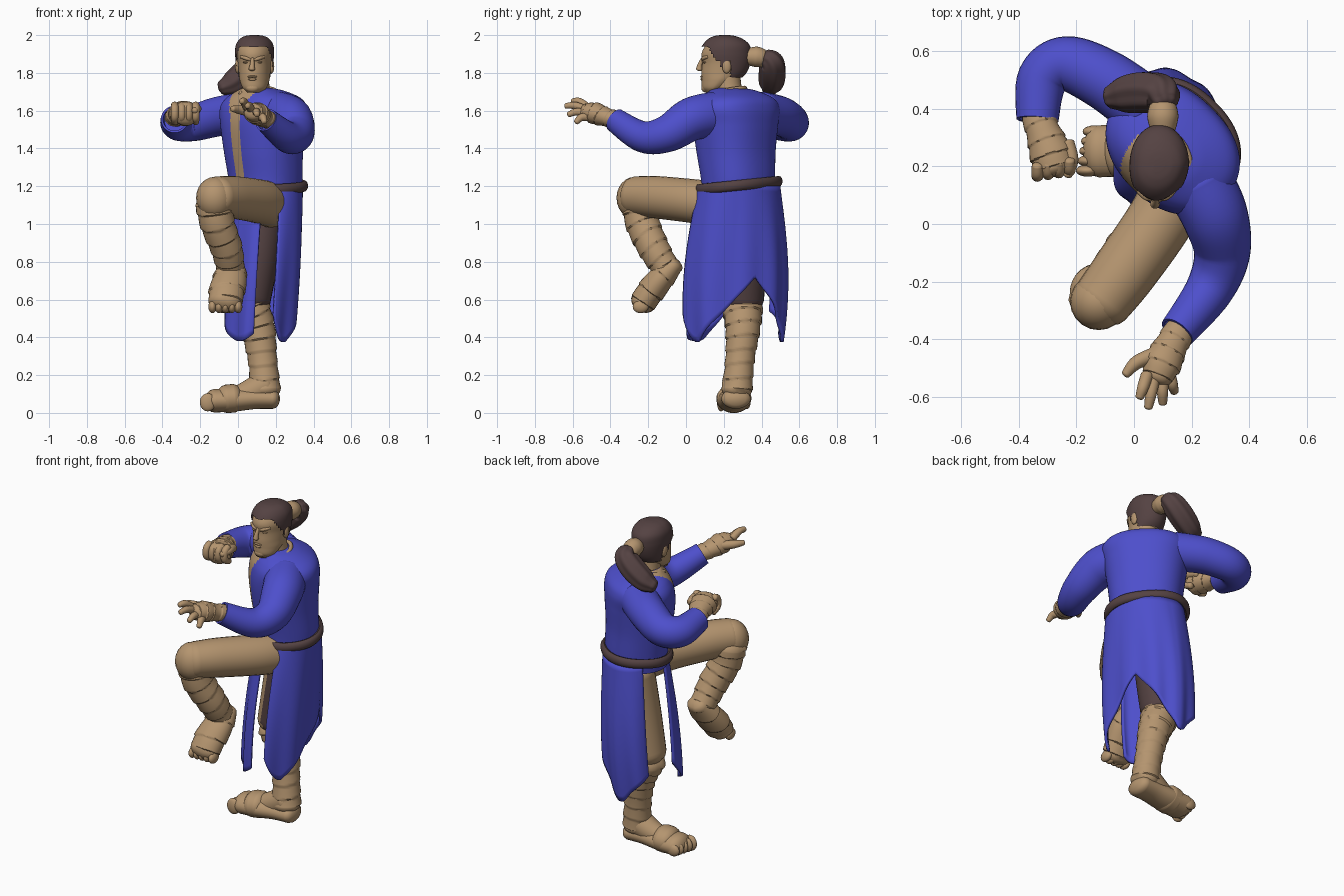
import bpy, bmesh, math
from math import sin, cos, pi, radians
from mathutils import Vector

if "Cube" in bpy.data.objects:
    bpy.data.objects.remove(bpy.data.objects["Cube"])


def material(name, rgb):
    m = bpy.data.materials.new(name)
    m.use_nodes = True
    m.diffuse_color = (*rgb, 1)
    m.node_tree.nodes["Principled BSDF"].inputs["Base Color"].default_value = (*rgb, 1)
    return m


BLUE = material("blue cloth", (0.075, 0.078, 0.6))
TAN = material("tan skin and wraps", (0.46, 0.3, 0.16))
BROWN = material("dark brown", (0.09, 0.055, 0.055))


def finish(name, bm, mats, rule=None):
    """Turn a bmesh into a smooth object with sharp creases."""
    bmesh.ops.recalc_face_normals(bm, faces=bm.faces)
    for f in bm.faces:
        f.smooth = True
        if rule:
            f.material_index = rule(f.calc_center_median(), f.normal)
    for e in bm.edges:
        e.smooth = e.calc_face_angle(0) < radians(40)
    mesh = bpy.data.meshes.new(name)
    bm.to_mesh(mesh)
    bm.free()
    for m in mats:
        mesh.materials.append(m)
    obj = bpy.data.objects.new(name, mesh)
    bpy.context.collection.objects.link(obj)
    return obj


def spline(keys, n):
    """Smooth interpolation through tuples of any length."""
    out, last = [], len(keys) - 1
    for i in range(last):
        a, b, c, d = (keys[min(max(j, 0), last)] for j in range(i - 1, i + 3))
        for k in range(n):
            t = k / n
            out.append(tuple(q + t / 2 * (r - p + t * (2 * p - 5 * q + 4 * r - s + t * (3 * (q - r) + s - p)))
                             for p, q, r, s in zip(a, b, c, d)))
    return out + [tuple(keys[-1])]


def loft(name, rings, mats, rule=None, loop=True, caps=True, keep=None):
    """Skin a list of rings with quads."""
    bm = bmesh.new()
    rows = [[bm.verts.new(p) for p in ring] for ring in rings]
    size = len(rows[0])
    for low, high in zip(rows, rows[1:]):
        for i in range(size if loop else size - 1):
            j = (i + 1) % size
            f = bm.faces.new((low[i], low[j], high[j], high[i]))
            if keep and not keep(f.calc_center_median()):
                bm.faces.remove(f)
    if caps:
        bm.faces.new(rows[0])
        bm.faces.new(rows[-1])
    loose = [v for v in bm.verts if not v.link_faces]
    bmesh.ops.delete(bm, geom=loose, context='VERTS')
    return finish(name, bm, mats, rule)


def tube(name, keys, mat, hint=(0, 0, 1), wide=1, tall=1, wraps=0, flute=0, end="round", n=8, sides=28, rule=None):
    """Limb along points (x, y, z, radius); wraps adds bandages, flute adds strands."""
    path = spline(keys, 20 if wraps else n)
    pos = [Vector(p[:3]) for p in path]
    hint, rings = Vector(hint), []

    def ring(center, along, r, t):
        side = along.cross(hint).normalized()
        up = side.cross(along)
        pts = []
        for k in range(sides):
            a = 2 * pi * k / sides
            g = r * (1 + flute * sin(a * 7) + (0.09 * ((t * wraps + 0.2 * sin(a)) % 1) if wraps else 0))
            pts.append(center + side * cos(a) * g * wide + up * sin(a) * g * tall)
        return pts

    for i, p in enumerate(pos):
        along = (pos[min(i + 1, len(pos) - 1)] - pos[max(i - 1, 0)]).normalized()
        r, t = path[i][3], i / (len(pos) - 1)
        if i == 0:
            rings += [ring(p - along * r * 0.5 * cos(b), along, r * sin(b), t) for b in (0.2, 0.7, 1.1)]
        rings.append(ring(p, along, r, t))
    if end == "round":
        rings += [ring(p + along * r * 0.6 * sin(b), along, r * cos(b), t) for b in (0.4, 0.8, 1.2, 1.45)]
    else:  # hollow cuff
        rings += [ring(p, along, r * 0.85, t), ring(p - along * 0.04, along, r * 0.8, t)]
    return loft(name, rings, [mat, TAN], rule)


def ball(name, loc, size, mat):
    bm = bmesh.new()
    bmesh.ops.create_uvsphere(bm, u_segments=20, v_segments=12, radius=1)
    for v in bm.verts:
        v.co = Vector(a * b + c for a, b, c in zip(v.co, size, loc))
    return finish(name, bm, [mat])


# Torso: twisted so that the chest faces forward and to the right
def torso_ring(z, x, y, half_width, half_depth):
    pts = []
    for k in range(112):
        a = 2 * pi * k / 112
        u = half_width * math.copysign(abs(cos(a)) ** 0.85, cos(a))
        v = half_depth * math.copysign(abs(sin(a)) ** 0.9, sin(a))
        pts.append((x + (u + v) * 0.707, y + (v - u) * 0.707, z))
    return pts


def open_shirt(c, nrm):
    across = (c.x - c.y + 0.13) * 0.707 / (0.19 + 0.128 * (c.z - 1.14))
    return 1 if nrm.x + nrm.y < -0.1 and abs(across + 0.08) < 0.14 + max(0, c.z - 1.57) * 1.6 else 0


torso = [(1.14, .145, .275, .19, .17), (1.24, .145, .275, .2, .175), (1.38, .135, .265, .215, .185),
         (1.52, .132, .262, .235, .195), (1.61, .135, .265, .25, .19), (1.665, .135, .265, .215, .165),
         (1.705, .12, .25, .13, .11), (1.72, .1, .23, .07, .07)]
loft("shirt", [torso_ring(*s) for s in spline(torso, 10)], [BLUE, TAN], open_shirt)

# Belt, following the waist and dipping in front
belt = []
waist = torso_ring(1.205, .14, .28, .222, .182)
for x, y, z in waist + waist[:1]:
    out = (Vector((x, y, 0)) - Vector((.14, .28, 0))).normalized()
    mid = Vector((x, y, z + 0.1 * (y - .28)))
    belt.append([mid + out * 0.02 * cos(b) + Vector((0, 0, 0.028 * sin(b))) for b in (2 * pi * j / 12 for j in range(12))])
loft("belt", belt, [BROWN], caps=False)


# Skirt panels with folds and pointed hems
def main_hem(deg):
    rounded = max(0, -48 - deg) ** 2 * 0.0003 + max(0, deg - 100) * 0.004
    return 0.375 + 0.345 * max(0, 1 - abs(deg - 23) / 68) + rounded


def right_hem(deg):
    return 0.38 + 0.00007 * (deg - 238) ** 2


def skirt_point(deg, t, hem):
    z = 1.2 + (hem(deg) - 1.2) * t
    u, a = (1.2 - z) / 0.82, radians(deg)
    swell = 1 + 0.13 * max(0, -sin(2 * a)) - 0.07 * (1 - u) * max(0, sin(2 * a))
    fold = swell * (1 + 0.045 * u * sin(a * 9))
    return (0.155 - 0.05 * u + (0.176 + 0.014 * sin(u * 2.6)) * fold * cos(a),
            0.28 - 0.025 * u + (0.205 + 0.055 * sin(u * 2.4)) * fold * sin(a), z)


for name, start, stop, hem in (("skirt_main_panel", -70, 141, main_hem), ("skirt_right_panel", 190, 262, right_hem)):
    steps = (stop - start) // 3
    grid = [[skirt_point(start + (stop - start) * i / steps, t / 24, hem) for i in range(steps + 1)] for t in range(25)]
    panel = loft(name, grid, [BLUE], loop=False, caps=False)
    solid = panel.modifiers.new("thickness", 'SOLIDIFY')
    solid.thickness = 0.016
    solid.offset = 0

# Head, neck and hair from (height, front, back, half width)
skull = [(1.695, .105, .16, .035), (1.72, .085, .21, .062), (1.76, .083, .27, .078), (1.8, .082, .31, .083),
         (1.85, .086, .33, .088), (1.9, .082, .335, .093), (1.94, .1, .325, .088), (1.97, .128, .29, .068),
         (1.985, .16, .25, .04), (1.99, .19, .22, .01)]


def skull_rings(grow):
    rings = []
    for z, front, back, w in spline(skull, 8):
        mid, deep = (front + back) / 2, (back - front) / 2 + grow
        rings.append([(0.088 - 0.01 * max(0, -sin(a)) + (w + grow) * cos(a), mid + deep * sin(a),
                       z + grow * (z > 1.9)) for a in (2 * pi * k / 64 for k in range(64))])
    return rings


def hairline(c):
    out = abs(c.x - 0.085)
    if c.z > 1.865:
        return c.z > 1.935 + 0.15 * min(out, 0.05) or c.y > 0.16 - (c.z - 1.865) * 0.6
    return c.z > 1.775 and c.y > (0.185 if c.z > 1.825 and c.y < 0.215 else 0.235)


loft("head", skull_rings(0), [TAN])
loft("hair", skull_rings(0.01), [BROWN], keep=hairline)
tube("neck", [(.11, .26, 1.62, .085), (.1, .23, 1.7, .07), (.095, .22, 1.78, .068)], TAN, hint=(0, 1, 0))
tube("collar", [(.17, .14, 1.69, .012), (.19, .23, 1.71, .012), (.13, .31, 1.72, .012), (.03, .27, 1.71, .012),
                (.015, .19, 1.69, .012)], TAN, sides=12)
tube("nose", [(.077, .088, 1.875, .009), (.075, .074, 1.845, .012), (.073, .07, 1.82, .017)], TAN, hint=(0, 1, 0), sides=16)
ball("upper_lip", (.076, .085, 1.78), (.026, .01, .006), TAN)
ball("lower_lip", (.076, .086, 1.766), (.022, .01, .007), TAN)
ball("chin", (.077, .105, 1.72), (.036, .024, .024), TAN)
for side, label in ((1, "left"), (-1, "right")):
    x = 0.077 + side * 0.035
    tube(label + "_brow", [(x - side * .024, .09, 1.869, .008), (x, .092, 1.877, .01), (x + side * .026, .113, 1.885, .008)],
         TAN, sides=12)
    ball(label + "_eye", (x, .102, 1.856), (.016, .012, .006), TAN)
    ball(label + "_ear", (0.088 + side * .09, .215, 1.835), (.014, .024, .038), TAN)

# Ponytail
tube("hair_band", [(.1, .33, 1.885, .045), (.1, .37, 1.885, .054), (.1, .4, 1.88, .05)], TAN)
tube("ponytail", [(.11, .42, 1.885, .044), (.095, .452, 1.855, .063), (.04, .458, 1.8, .07), (-.03, .45, 1.745, .062),
                  (-.08, .44, 1.722, .04)], BROWN, hint=(0, 1, 0), flute=0.05, sides=42)

# Sleeves
tube("left_sleeve", [(.22, .15, 1.58, .12), (.28, .03, 1.555, .115), (.305, -.1, 1.478, .098), (.26, -.23, 1.462, .083),
                     (.15, -.375, 1.55, .064)], BLUE, end="hollow")
tube("right_sleeve", [(.04, .4, 1.59, .11), (-.1, .5, 1.57, .105), (-.235, .555, 1.535, .096), (-.318, .5, 1.53, .088),
                      (-.335, .36, 1.555, .073)], BLUE, end="hollow")

# Left hand, open and reaching forward
tube("left_palm", [(.165, -.36, 1.55, .046), (.13, -.42, 1.565, .05), (.1, -.48, 1.585, .058), (.08, -.53, 1.595, .045)],
     TAN, wide=1.1, tall=0.95, wraps=4)
for i, tip in enumerate([(.02, -.6, 1.65), (.05, -.635, 1.625), (.1, -.62, 1.58), (.14, -.58, 1.54)]):
    root = Vector((.045 + .026 * i, -.525, 1.62 - .018 * i))
    mid = root.lerp(Vector(tip), 0.55) + Vector((0, 0, .012))
    tube(f"left_finger_{i + 1}", [(*root, .022), (*mid, .02), (*tip, .015)], TAN, sides=14)
tube("left_thumb", [(.08, -.45, 1.59, .027), (.01, -.48, 1.605, .024), (-.028, -.52, 1.61, .016)], TAN, sides=14)

# Right fist
tube("right_wrist", [(-.335, .38, 1.565, .048), (-.315, .32, 1.58, .05), (-.29, .25, 1.585, .062), (-.275, .2, 1.585, .06)],
     TAN, wide=1.15, wraps=4)
for i in range(4):
    x, y = -.335 + .037 * i, .172 + .006 * i
    tube(f"right_finger_{i + 1}", [(x, y + .03, 1.63, .02), (x, y, 1.61, .021), (x, y, 1.565, .021), (x, y + .04, 1.54, .018)],
         TAN, hint=(1, 0, 0), sides=14)
tube("right_thumb", [(-.23, .28, 1.6, .024), (-.215, .22, 1.61, .022), (-.23, .17, 1.6, .016)], TAN, sides=14)

# Raised left leg
tube("left_thigh", [(.18, .2, 1.1, .12), (.1, .03, 1.122, .116), (-.03, -.16, 1.142, .112), (-.113, -.27, 1.148, .104)], TAN)
ball("left_knee", (-.122, -.27, 1.138), (.1, .098, .112), TAN)
tube("left_shin", [(-.125, -.24, 1.11, .098), (-.108, -.228, 1.0, .087), (-.06, -.17, .87, .08), (-.04, -.11, .77, .07)],
     TAN, hint=(0, 1, 0), wraps=6)
tube("left_foot", [(-.03, -.06, .785, .06), (-.04, -.125, .72, .085), (-.06, -.19, .64, .09), (-.068, -.228, .585, .084)],
     TAN, hint=(1, 0, 0), wide=0.78, wraps=3)

# Standing right leg; the trousers are dark on the inner side
tube("right_thigh", [(.13, .33, 1.1, .12), (.1, .31, .85, .12), (.06, .3, .6, .113)], BROWN, hint=(0, 1, 0),
     rule=lambda c, nrm: 1 if nrm.x < -0.35 or c.z < 0.57 else 0)
tube("right_shin", [(.06, .3, .56, .104), (.105, .3, .44, .088), (.13, .285, .28, .074), (.145, .27, .12, .078)],
     TAN, hint=(0, 1, 0), wraps=7)
tube("right_foot", [(.185, .265, .075, .074), (.09, .26, .075, .076), (-.02, .255, .068, .084), (-.125, .252, .064, .086)],
     TAN, tall=0.72, wide=1.05)
tube("right_instep", [(.15, .27, .15, .08), (.06, .265, .105, .07), (-.02, .26, .08, .055)], TAN)
tube("right_strap", [(-.02, .255, .078, .092), (-.06, .252, .074, .092)], TAN, tall=0.82)

# Toes
for i in range(5):
    ball(f"right_toe_{i + 1}", (-.16 + .006 * i, .185 + .034 * i, .056), (.042, .021, .048 - .003 * i), TAN)
    ball(f"left_toe_{i + 1}", (-.135 + .034 * i, -.24, .562), (.022, .042, .034), TAN)
